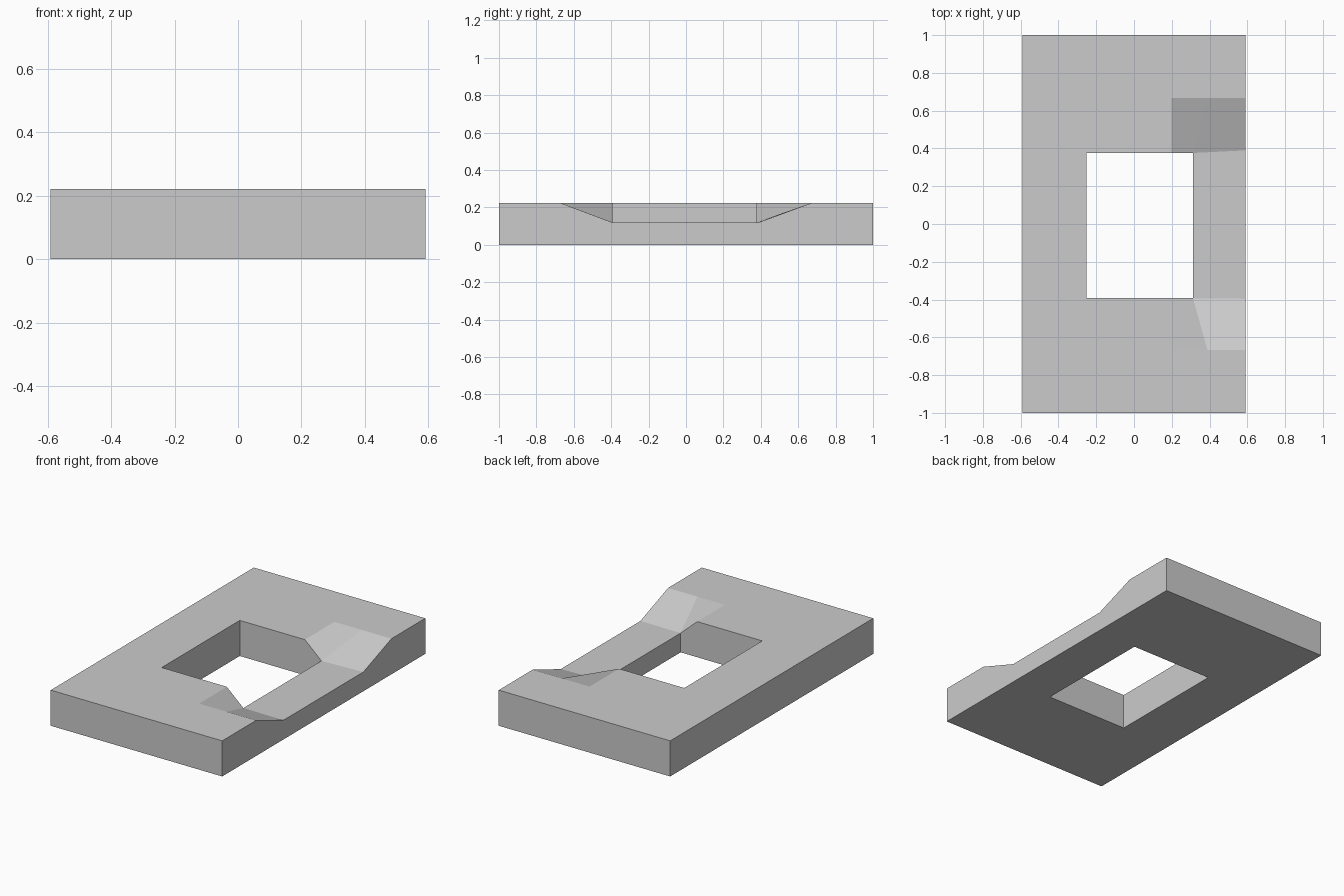
import bpy, bmesh

if "Cube" in bpy.data.objects:
    bpy.data.objects.remove(bpy.data.objects["Cube"])

W, L, H, LOW = 0.591, 1.0, 0.222, 0.12      # half width, half length, height, dip height
HOLE_L, HOLE_R = -0.251, 0.312              # hole sides in x
DIP_X, RAMP_X, RAMP_Y = 0.198, 0.389, 0.667 # dip corner, ramp crest start, crest distance

bm = bmesh.new()


def end_points(s, hole_y, foot_y):
    """Corner points of one end of the plate (s = 1 back, -1 front)."""
    pts = dict(
        top_l=(-W, s * L, H), top_r=(W, s * L, H),
        base_l=(-W, s * L, 0), base_r=(W, s * L, 0),
        hole_top_l=(HOLE_L, hole_y, H),
        hole_base_l=(HOLE_L, hole_y, 0), hole_base_r=(HOLE_R, hole_y, 0),
        lip=(DIP_X, hole_y, H), corner=(DIP_X, s * RAMP_Y, H),
        crest=(RAMP_X, s * RAMP_Y, H), crest_r=(W, s * RAMP_Y, H),
        foot=(HOLE_R, hole_y, LOW), foot_r=(W, foot_y, LOW))
    return {k: bm.verts.new(p) for k, p in pts.items()}


def end_faces(p, s):
    for names in (
        "top_r top_l hole_top_l lip corner crest crest_r",   # top surface
        "lip foot crest corner",                             # twisted inner slope
        "foot foot_r crest_r crest",                         # ramp
        "base_l base_r hole_base_r hole_base_l",             # underside
        "base_r base_l top_l top_r",                         # end wall
        "hole_base_l hole_base_r foot lip hole_top_l",       # hole wall
    ):
        n = names.split()
        if s < 0:
            n = n[:1] + n[:0:-1]
        bm.faces.new([p[k] for k in n])


back = end_points(1, 0.376, 0.39)
front = end_points(-1, -0.393, -0.396)
end_faces(back, 1)
end_faces(front, -1)


def bridge(a, b):
    """Strip joining the same two points of both ends."""
    bm.faces.new((back[a], front[a], front[b], back[b]))


bridge("top_l", "hole_top_l")          # top, left strip
bridge("foot", "foot_r")               # lowered right strip
bridge("hole_base_l", "base_l")        # underside strips
bridge("base_r", "hole_base_r")
bridge("base_l", "top_l")              # outer left wall
bridge("hole_top_l", "hole_base_l")    # hole side walls
bridge("hole_base_r", "foot")

# outer right wall with the dipped profile
bm.faces.new([front["base_r"]] + [back[k] for k in ("base_r", "top_r", "crest_r", "foot_r")]
             + [front[k] for k in ("foot_r", "crest_r", "top_r")])

mesh = bpy.data.meshes.new("dipped_frame_plate")
bm.to_mesh(mesh)
bm.free()
plate = bpy.data.objects.new("dipped_frame_plate", mesh)
bpy.context.collection.objects.link(plate)
